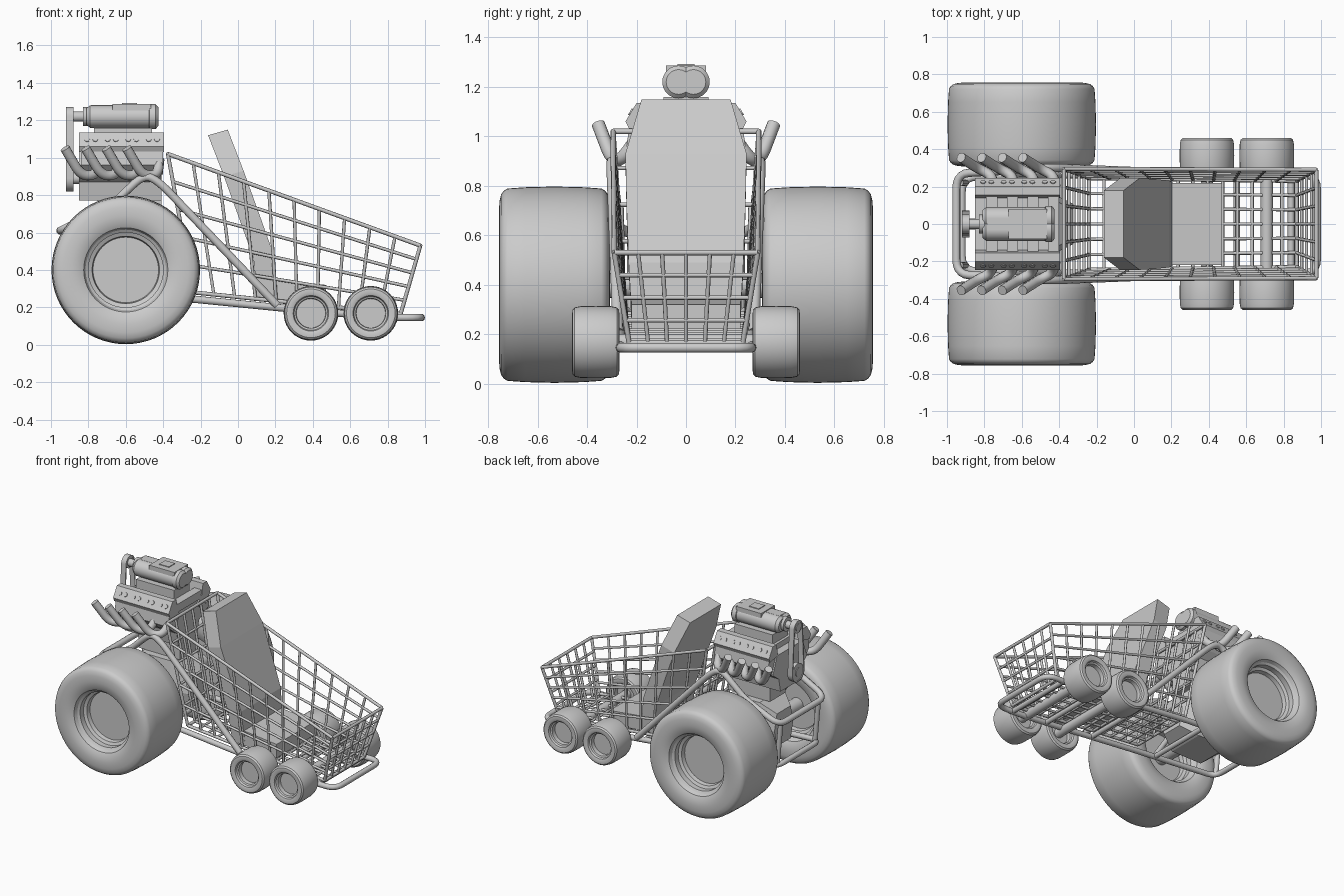
import bpy, bmesh
from math import sin, cos, pi
from mathutils import Vector as V

if "Cube" in bpy.data.objects:
    bpy.data.objects.remove(bpy.data.objects["Cube"])


def make(name, verts, faces, smooth=None):
    me = bpy.data.meshes.new(name)
    me.from_pydata([tuple(v) for v in verts], [], faces)
    bm = bmesh.new()
    bm.from_mesh(me)
    bmesh.ops.remove_doubles(bm, verts=bm.verts, dist=1e-5)
    bmesh.ops.recalc_face_normals(bm, faces=bm.faces)
    bm.to_mesh(me)
    bm.free()
    ob = bpy.data.objects.new(name, me)
    bpy.context.collection.objects.link(ob)
    if smooth:
        bpy.ops.object.select_all(action='DESELECT')
        ob.select_set(True)
        bpy.context.view_layer.objects.active = ob
        bpy.ops.object.shade_smooth_by_angle(angle=smooth)
    return ob


def loft(name, rings, smooth=None):
    n = len(rings[0])
    faces = [(i * n + j, i * n + (j + 1) % n, (i + 1) * n + (j + 1) % n, (i + 1) * n + j)
             for i in range(len(rings) - 1) for j in range(n)]
    faces += [tuple(range(n)), tuple(range((len(rings) - 1) * n, len(rings) * n))]
    return make(name, [p for r in rings for p in r], faces, smooth)


def box(name, x0, x1, y0, y1, z0, z1):
    return loft(name, [[(x, y0, z0), (x, y1, z0), (x, y1, z1), (x, y0, z1)] for x in (x0, x1)])


def prism_x(name, outline, x0, x1):
    return loft(name, [[(x, y, z) for y, z in outline] for x in (x0, x1)])


def lathe(name, profile, centre, axis='Y', seg=48):
    # profile holds (radius, position along axis)
    c, rings = V(centre), []
    for r, t in profile:
        a = [2 * pi * k / seg for k in range(seg)]
        rings.append([c + (V((r * cos(k), t, r * sin(k))) if axis == 'Y'
                           else V((t, r * cos(k), r * sin(k)))) for k in a])
    return loft(name, rings, 0.6)


def rounded(pts, d):
    pts = [V(p) for p in pts]
    out = [pts[0]]
    for a, b, c in zip(pts, pts[1:], pts[2:]):
        p = b + (a - b).normalized() * min(d, (a - b).length * .48)
        q = b + (c - b).normalized() * min(d, (c - b).length * .48)
        out += [p * (1 - t)**2 + b * 2 * t * (1 - t) + q * t * t for t in (0, .2, .4, .6, .8, 1)]
    return out + [pts[-1]]


def tubes(name, paths, r, bend=0.0, res=3):
    cu = bpy.data.curves.new(name, 'CURVE')
    cu.dimensions = '3D'
    cu.bevel_depth, cu.bevel_resolution, cu.use_fill_caps = r, res, True
    for path in paths:
        pts = rounded(path, bend) if bend else path
        s = cu.splines.new('POLY')
        s.points.add(len(pts) - 1)
        for sp, p in zip(s.points, pts):
            sp.co = (*p, 1)
    ob = bpy.data.objects.new(name, cu)
    bpy.context.collection.objects.link(ob)
    return ob


# wheels: tyre and recessed rim in one turned profile
big = [(.001, .09), (.175, .09), (.18, .12), (.2, .13), (.2, .17), (.215, .18), (.225, .205), (.25, .218),
       (.29, .224), (.335, .223), (.365, .216), (.38, .205), (.389, .19), (.394, .12), (.397, 0)]
small = [(.001, .04), (.078, .04), (.08, .07), (.09, .075), (.095, .09), (.11, .096), (.13, .094),
         (.14, .085), (.145, .06), (.146, 0)]


def both(p):
    return p + [(r, -t) for r, t in reversed(p[:-1])]


for s, side in ((-1, 'right'), (1, 'left')):
    lathe('rear_wheel_' + side, both(big), (-.6, s * .532, .4), seg=64)
    for x, pos in ((.39, 'second'), (.71, 'first')):
        lathe(f'front_wheel_{pos}_{side}', both(small), (x, s * .365, .168), seg=40)
for x in (.39, .71):
    lathe('front_axle', [(.033, -.33), (.033, .33)], (x, 0, .168), seg=20)
lathe('rear_axle', [(.05, -.45), (.05, .45)], (-.6, 0, .397), seg=24)


# basket of wire grids
def corner(x, y, z):
    return V((x, -y, z)), V((x, y, z))


TR, TRl = corner(-.375, .295, 1.02)
TF, TFl = corner(.975, .29, .53)
BR, BRl = corner(-.24, .245, .28)
BF, BFl = corner(.87, .23, .165)


def grid(a, b, c, d, nu, nv):
    # a-b is one edge, d-c the opposite one
    lines = [[a.lerp(b, i / nu), d.lerp(c, i / nu)] for i in range(1, nu)]
    return lines + [[a.lerp(d, j / nv), b.lerp(c, j / nv)] for j in range(1, nv)]


wires = (grid(TR, TF, BF, BR, 10, 5) + grid(TRl, TFl, BFl, BRl, 10, 5)
         + grid(TF, TFl, BFl, BF, 6, 4) + grid(TR, TRl, BRl, BR, 6, 5)
         + grid(BR, BF, BFl, BRl, 14, 6))
tubes('basket_wires', wires, .009, res=2)
rim = [[TR, TF], [TRl, TFl], [TF, TFl], [TR, TRl], [BR, BF], [BRl, BFl], [BF, BFl], [BR, BRl],
       [TR, BR], [TRl, BRl], [TF, BF], [TFl, BFl]]
tubes('basket_rim', rim, .011, res=2)

# seat
rows = [(-.055, 1.15, .18), (.03, .93, .245), (.113, .7, .24), (.188, .49, .232), (.21, .27, .22)]
loft('seat_back', [[(x, -w, z), (x, w, z), (x - .105, w, z - .03), (x - .105, -w, z - .03)]
                   for x, z, w in rows])
loft('seat_cushion', [[(.1, y, .25), (.47, y, .22), (.47, y, .32), (.1, y, .36)] for y in (-.22, .22)])

# tube frame
lower = [(-.92, .25, .29), (-.25, .265, .245), (.3, .265, .19), (.8, .265, .145), (.98, .265, .145)]


def flip(path):
    return [(x, -y, z) for x, y, z in reversed(path)]


tubes('lower_frame', [[(-.92, 0, .29)] + lower + flip(lower) + [(-.92, 0, .29)]], .02, .08)
upper = [(.21, .275, .21), (-.42, .3, .87), (-.5, .3, .91), (-.6, .295, .82), (-.68, .285, .74), (-.95, .27, .61)]
tubes('upper_frame', [upper + flip(upper)], .022, .08)
tubes('frame_posts', [[(-.93, s * .22, .61), (-.9, s * .22, .29)] for s in (-1, 1)]
      + [[(-.7, s * .27, .72), (-.4, s * .26, .26)] for s in (-1, 1)]
      + [[(x, -.26, z), (x, .26, z)] for x, z in ((-.4, .255), (.15, .205), (.55, .165), (.84, .145))], .018)

# gearbox between the rear wheels
loft('gearbox', [[(x, -w, z0), (x, w, z0), (x, w + .03, (z0 + z1) / 2), (x, w, z1), (x, -w, z1),
                  (x, -w - .03, (z0 + z1) / 2)]
                 for x, w, z0, z1 in ((-.8, .08, .34, .58), (-.7, .14, .26, .66), (-.45, .14, .26, .66),
                                      (-.33, .08, .32, .55))])

# engine block with sump
half = [(.11, .77), (.13, .87), (.2, .92), (.15, 1.05)]
prism_x('engine_block', half + [(-y, z) for y, z in reversed(half)], -.85, -.41)
box('sump', -.75, -.41, -.09, .09, .66, .78)
for s in (-1, 1):
    prism_x('cylinder_head', [(s * y, z) for y, z in ((.1, 1.0), (.19, .91), (.24, .96), (.23, 1.04), (.15, 1.06))],
            -.84, -.4)
    prism_x('valve_cover', [(s * y, z) for y, z in ((.14, 1.05), (.23, 1.03), (.245, 1.06), (.2, 1.135), (.155, 1.135))],
            -.85, -.395)
    # ports on each cover
    n = V((0, s * .86, .51))
    c = V((0, s * .2225, 1.0975))
    ports = []
    for i in range(4):
        for d in (-.022, .022):
            p = c + V((-.785 + i * .11 + d, 0, 0))
            ports.append([p - n * .01, p + n * .005])
    tubes('valve_cover_ports', ports, .015, res=2)
    # exhaust headers
    pipes = []
    for i in range(4):
        x = -.43 - .11 * i
        pipes.append([(x + .01, s * .2, .99), (x, s * .26, .905), (x - .08, s * .3, .905), (x - .165, s * .355, 1.05)])
    tubes('exhaust_headers', pipes, .027, .06)

# supercharger
box('intake_base', -.77, -.46, -.09, .09, 1.03, 1.16)
for i in range(4):
    box('intake_runner', -.79 + i * .11, -.73 + i * .11, -.15, .15, 1.03, 1.09)
for y in (-.03, .03):
    lathe('supercharger_rotor_case', [(.045, -.81), (.06, -.79), (.06, -.475), (.066, -.473), (.066, -.44), (.05, -.425)],
          (0, y, 1.22), 'X', 32)
box('supercharger_body', -.785, -.475, -.03, .03, 1.16, 1.281)
box('supercharger_top', -.67, -.465, -.08, .08, 1.24, 1.287)
box('supercharger_inlet', -.62, -.54, -.035, .035, 1.285, 1.292)
lathe('drive_snout', [(.05, -.83), (.05, -.8)], (0, 0, 1.22), 'X', 24)
lathe('drive_shaft', [(.027, -.92), (.027, -.8)], (0, 0, 1.22), 'X', 20)
lathe('crank_shaft', [(.03, -.92), (.03, -.8)], (0, 0, .89), 'X', 20)

# drive belt with its pulleys
lathe('upper_pulley', [(.042, -.915), (.042, -.885)], (0, 0, 1.22), 'X', 28)
lathe('lower_pulley', [(.062, -.915), (.062, -.885)], (0, 0, .89), 'X', 28)


def loop(x, g):
    up = [(x, (.042 + g) * cos(a * pi / 12), 1.22 + (.042 + g) * sin(a * pi / 12)) for a in range(13)]
    return up + [(x, -(.062 + g) * cos(a * pi / 12), .89 - (.062 + g) * sin(a * pi / 12)) for a in range(13)]


rings = [loop(-.92, 0), loop(-.92, .009), loop(-.88, .009), loop(-.88, 0)]
m = len(rings[0])
make('drive_belt', [p for r in rings for p in r],
     [(i * m + j, i * m + (j + 1) % m, (i + 1) % 4 * m + (j + 1) % m, (i + 1) % 4 * m + j)
      for i in range(4) for j in range(m)], 0.6)
